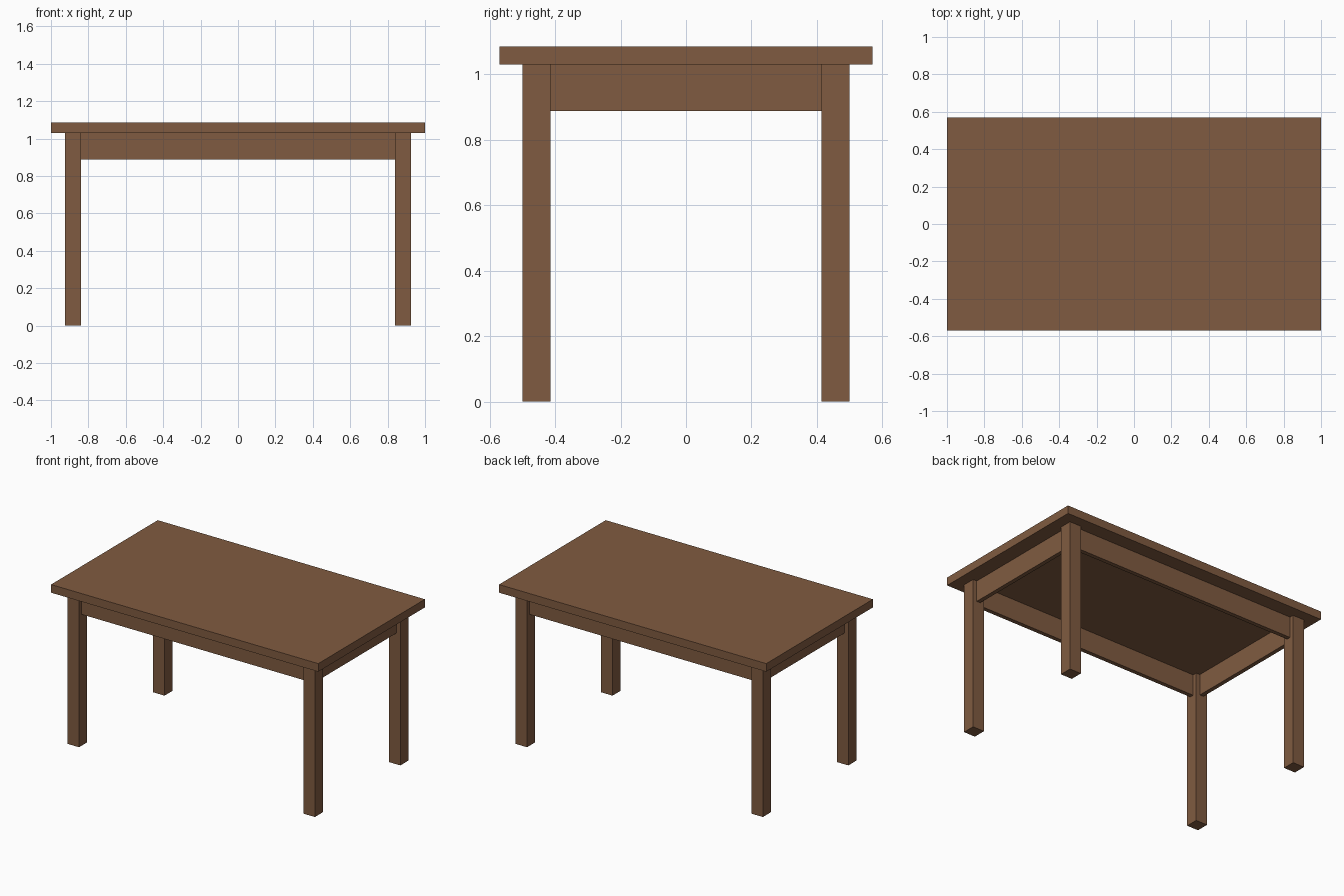
import bpy

cube = bpy.data.objects.get("Cube")
if cube:
    bpy.data.objects.remove(cube, do_unlink=True)

wood = bpy.data.materials.new("brown wood")
wood.use_nodes = True
brown = (0.216, 0.105, 0.052, 1)
wood.diffuse_color = brown
wood.node_tree.nodes["Principled BSDF"].inputs["Base Color"].default_value = brown

# Main dimensions
top_w, top_d, height, top_t = 2.0, 1.14, 1.085, 0.055
leg, leg_x, leg_y = 0.085, 0.8825, 0.457
apron_h, apron_t = 0.142, 0.028
under = height - top_t


def box(name, size, centre):
    bpy.ops.mesh.primitive_cube_add(size=1, location=centre)
    obj = bpy.context.object
    obj.name = name
    obj.scale = size
    bpy.ops.object.transform_apply(location=False, rotation=False, scale=True)
    obj.data.materials.append(wood)
    return obj


# Tabletop
box("tabletop", (top_w, top_d, top_t), (0, 0, height - top_t / 2))

# Legs
for sy, end in ((-1, "front"), (1, "back")):
    for sx, side in ((-1, "right"), (1, "left")):
        box(f"{end}_{side}_leg", (leg, leg, under), (sx * leg_x, sy * leg_y, under / 2))

# Apron boards run between the legs, centred on their thickness
apron_z = under - apron_h / 2
for s, end, side in ((-1, "front", "right"), (1, "back", "left")):
    box(f"{end}_apron", (2 * leg_x - leg, apron_t, apron_h), (0, s * leg_y, apron_z))
    box(f"{side}_apron", (apron_t, 2 * leg_y - leg, apron_h), (s * leg_x, 0, apron_z))
